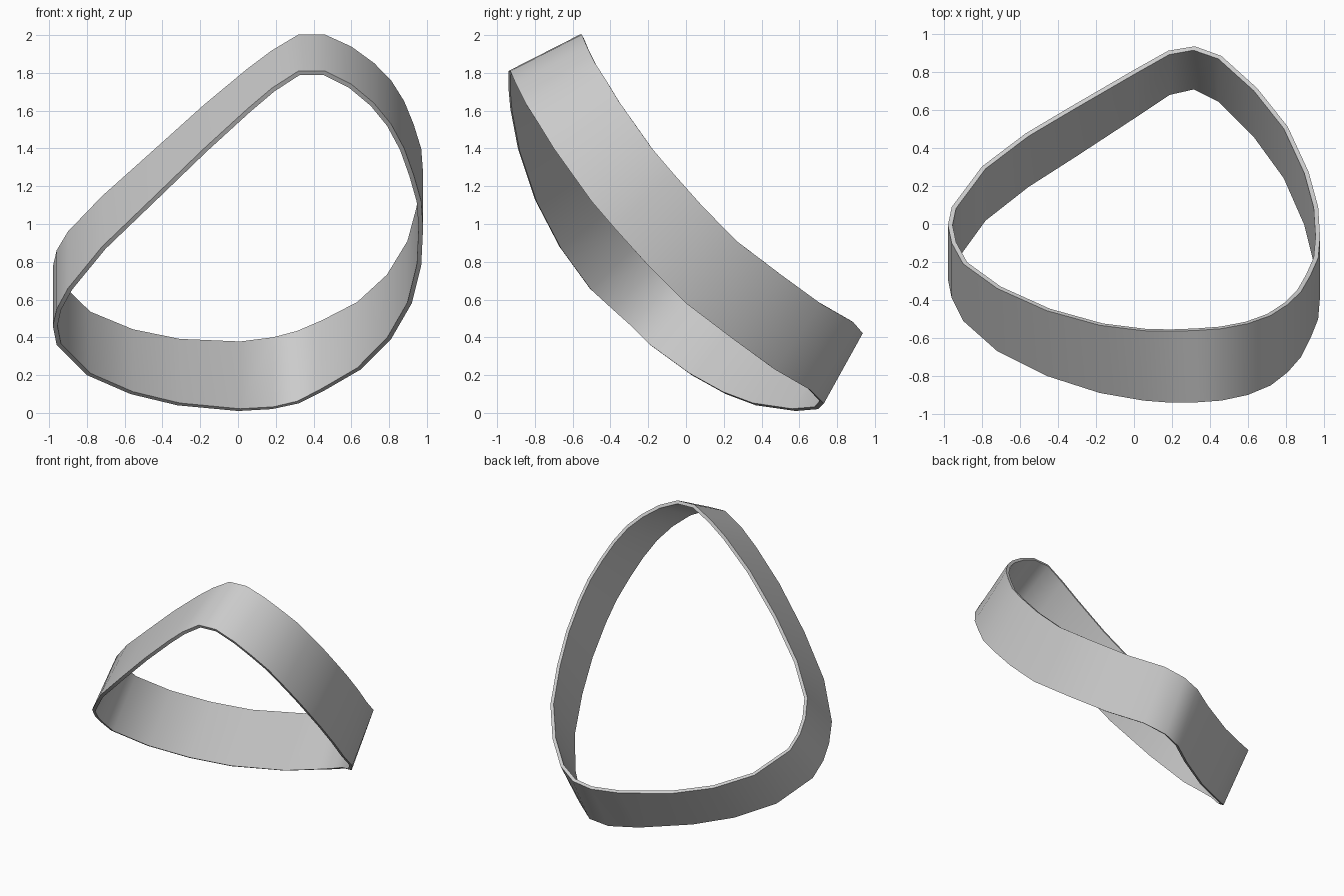
import bpy
import bmesh
import math
from mathutils import Vector

BAND_WIDTH = 0.425
BAND_THICKNESS = 0.024

# Lower rim of the band: x, y, z, and the tilt of the band in degrees
RIM_PATH = [
    (0.32, 0.73, 0.05, 61), (0.46, 0.66, 0.12, 58), (0.65, 0.47, 0.23, 55),
    (0.81, 0.25, 0.39, 52), (0.92, 0, 0.58, 50), (0.97, -0.2, 0.78, 47),
    (0.98, -0.38, 0.98, 43), (0.97, -0.5, 1.12, 41), (0.93, -0.6, 1.26, 39),
    (0.88, -0.7, 1.4, 36), (0.81, -0.78, 1.53, 33), (0.72, -0.85, 1.64, 30),
    (0.6, -0.9, 1.74, 28), (0.46, -0.93, 1.81, 27), (0.32, -0.94, 1.81, 27),
    (0.18, -0.94, 1.72, 28), (0.05, -0.93, 1.61, 30), (-0.18, -0.89, 1.4, 33),
    (-0.46, -0.8, 1.13, 36), (-0.72, -0.67, 0.88, 39), (-0.9, -0.51, 0.66, 45),
    (-0.96, -0.39, 0.55, 47), (-0.98, -0.29, 0.46, 48), (-0.96, -0.19, 0.36, 49),
    (-0.8, 0.03, 0.2, 50), (-0.57, 0.21, 0.1, 51), (-0.32, 0.37, 0.04, 53),
    (0, 0.58, 0.01, 57), (0.18, 0.7, 0.02, 60),
]


def make_material(name, color):
    material = bpy.data.materials.new(name)
    material.use_nodes = True
    material.diffuse_color = color
    shader = next(n for n in material.node_tree.nodes if n.type == 'BSDF_PRINCIPLED')
    shader.inputs["Base Color"].default_value = color
    return material


def make_band(name, path, width, thickness, material):
    """Closed ribbon: each path point is swept along its own tilt direction."""
    bm = bmesh.new()
    sections = []
    for x, y, z, tilt in path:
        angle = math.radians(tilt)
        lower = Vector((x, y, z))
        upper = lower + width * Vector((0, math.cos(angle), math.sin(angle)))
        sections.append((bm.verts.new(lower), bm.verts.new(upper)))

    # Join neighbouring sections, wrapping round to the first
    for i, (lower, upper) in enumerate(sections):
        next_lower, next_upper = sections[(i + 1) % len(sections)]
        bm.faces.new((lower, upper, next_upper, next_lower))

    mesh = bpy.data.meshes.new(name)
    bm.to_mesh(mesh)
    bm.free()
    band = bpy.data.objects.new(name, mesh)
    bpy.context.collection.objects.link(band)
    mesh.materials.append(material)

    # Give the ribbon its thickness towards the inside of the loop
    solidify = band.modifiers.new("Wall thickness", 'SOLIDIFY')
    solidify.thickness = thickness
    solidify.offset = -1
    solidify.use_even_offset = True
    bpy.ops.object.select_all(action='DESELECT')
    band.select_set(True)
    bpy.context.view_layer.objects.active = band
    bpy.ops.object.modifier_apply(modifier=solidify.name)

    # Smooth walls with crisp rims
    bpy.ops.object.shade_smooth_by_angle(angle=math.radians(35))
    return band


default_cube = bpy.data.objects.get("Cube")
if default_cube:
    bpy.data.objects.remove(default_cube, do_unlink=True)

grey = make_material("plain grey", (0.6, 0.6, 0.6, 1))
make_band("curved_band", RIM_PATH, BAND_WIDTH, BAND_THICKNESS, grey)
